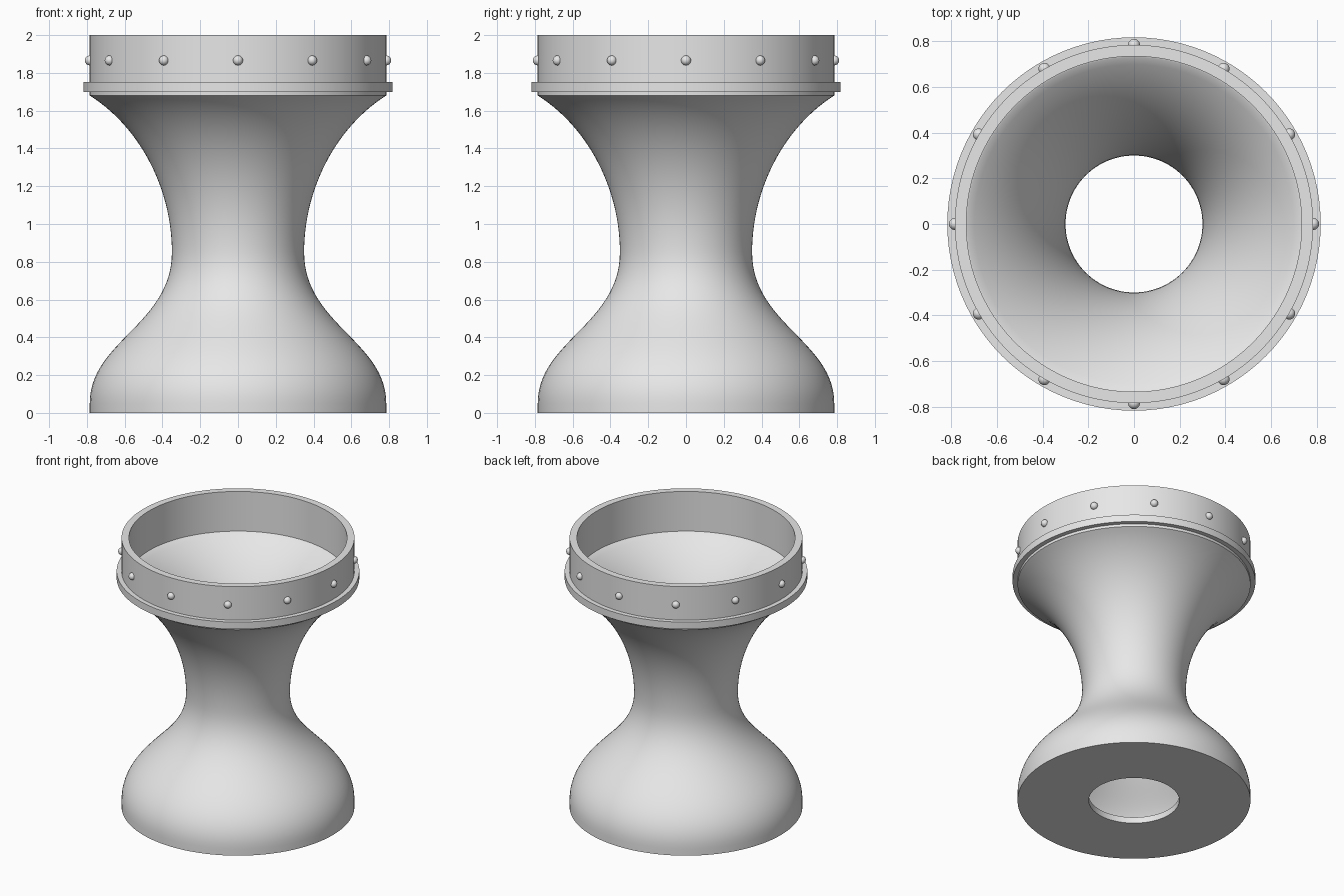
import bpy
import bmesh
from math import cos, sin, pi, radians
from mathutils import Vector
from mathutils.geometry import interpolate_bezier

SEGMENTS = 96
R_OUT, WALL = 0.785, 0.05
R_IN = R_OUT - WALL

cube = bpy.data.objects.get("Cube")
if cube:
    bpy.data.objects.remove(cube, do_unlink=True)

grey = bpy.data.materials.new("light_grey")
grey.use_nodes = True
grey.diffuse_color = (0.8, 0.8, 0.8, 1)
grey.node_tree.nodes["Principled BSDF"].inputs["Base Color"].default_value = (0.8, 0.8, 0.8, 1)


def finish(obj):
    """Assign the material and smooth the shading, keeping corners sharp."""
    obj.data.materials.append(grey)
    bpy.ops.object.select_all(action='DESELECT')
    obj.select_set(True)
    bpy.context.view_layer.objects.active = obj
    bpy.ops.object.shade_smooth_by_angle(angle=radians(30))


def lathe(name, profile, closed=False):
    """Revolve (radius, height) points about z; outer walls run upward."""
    bm = bmesh.new()
    rings = []
    for k in range(SEGMENTS):
        a = 2 * pi * k / SEGMENTS
        rings.append([bm.verts.new((r * cos(a), r * sin(a), z)) for r, z in profile])
    count = len(profile)
    for k in range(SEGMENTS):
        here, there = rings[k], rings[(k + 1) % SEGMENTS]
        for p in range(count if closed else count - 1):
            q = (p + 1) % count
            bm.faces.new((here[p], there[p], there[q], here[q]))
    mesh = bpy.data.meshes.new(name)
    bm.to_mesh(mesh)
    bm.free()
    obj = bpy.data.objects.new(name, mesh)
    bpy.context.collection.objects.link(obj)
    finish(obj)


# Outer curve: bulging foot, narrow throat, flared bowl
foot = interpolate_bezier(Vector((R_OUT, 0.05)), Vector((R_OUT, 0.38)),
                          Vector((0.35, 0.47)), Vector((0.35, 0.85)), 28)
flare = interpolate_bezier(Vector((0.35, 0.85)), Vector((0.35, 1.2)),
                           Vector((0.53, 1.52)), Vector((R_OUT, 1.68)), 28)
outer = [Vector(p) for p in foot + flare[1:]]

# Inner curve: the outer one offset by the wall thickness
inner = []
for i, p in enumerate(outer):
    t = (outer[min(i + 1, len(outer) - 1)] - outer[max(i - 1, 0)]).normalized()
    q = p + Vector((-t.y, t.x)) * WALL
    if q.x < R_IN - 0.002:
        inner.append(q)
seam = (R_IN, 1.705)

# Hollow body with a holed floor
floor = [(R_IN, 0.045), (0.305, 0.045), (0.305, 0), (R_OUT, 0)]
lathe("body", [seam] + [tuple(p) for p in reversed(inner)] + floor
      + [tuple(p) for p in outer])

# Upright rim band and its flange
lathe("rim_band", [(R_OUT, 1.68), (R_OUT, 2), (R_IN, 2), seam])
lathe("flange", [(0.77, 1.7), (0.818, 1.7), (0.818, 1.752), (0.77, 1.752)], closed=True)

# Rivets around the band
for k in range(12):
    a = 2 * pi * k / 12
    bpy.ops.mesh.primitive_uv_sphere_add(
        segments=20, ring_count=12, radius=0.026,
        location=(R_OUT * cos(a), R_OUT * sin(a), 1.866))
    rivet = bpy.context.object
    rivet.name = f"rivet_{k + 1}"
    finish(rivet)
